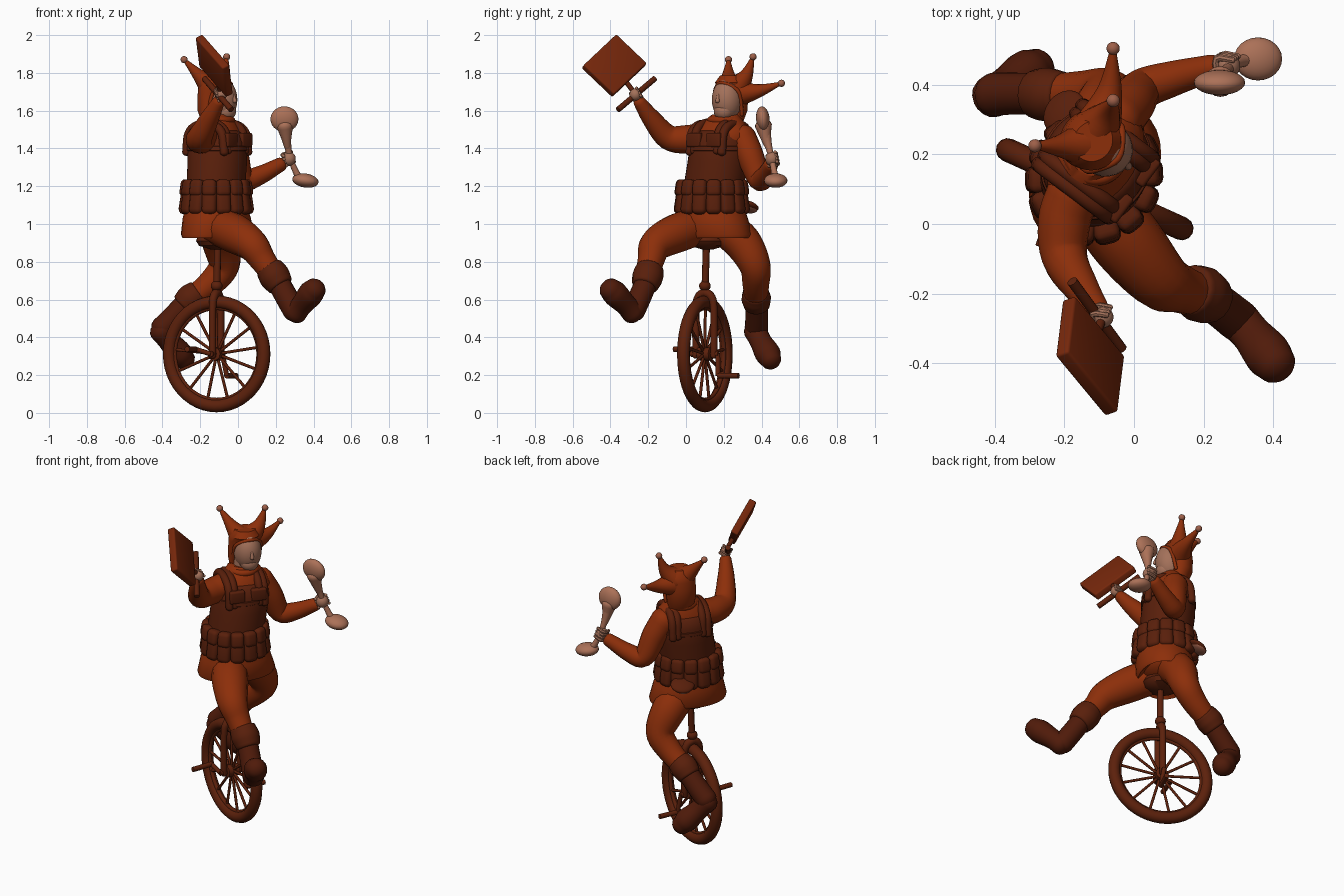
import bpy, bmesh, math
from mathutils import Vector as V, Matrix

if "Cube" in bpy.data.objects:
    bpy.data.objects.remove(bpy.data.objects["Cube"])


def material(name, rgb):
    m = bpy.data.materials.new(name)
    m.use_nodes = True
    m.diffuse_color = (*rgb, 1)
    b = m.node_tree.nodes["Principled BSDF"]
    b.inputs["Base Color"].default_value = (*rgb, 1)
    b.inputs["Roughness"].default_value = 0.8
    return m


CLOTH = material("rust_cloth", (.265, .028, .003))
VEST = material("brown_leather", (.1, .0138, .0033))
BOOT = material("dark_boot_leather", (.08, .0108, .003))
WHEEL = material("wheel_brown", (.108, .015, .0035))
BOARD = material("board_red_brown", (.18, .02, .0033))
SKIN = material("skin", (.37, .165, .102))
WOOD = material("pale_wood", (.41, .165, .097))
BELL = material("bell_tan", (.34, .115, .066))

BODY = Matrix.Rotation(math.radians(-36.9), 3, 'Z')   # local x forward, local y left
ROLL = Matrix.Rotation(math.radians(-24.3), 3, 'Z')   # wheel heading
HUB = V((-.113, .10, .312))


def finish(name, bm, mat, angle=40):
    bmesh.ops.recalc_face_normals(bm, faces=bm.faces)
    me = bpy.data.meshes.new(name)
    bm.to_mesh(me)
    bm.free()
    me.materials.append(mat)
    o = bpy.data.objects.new(name, me)
    bpy.context.collection.objects.link(o)
    bpy.ops.object.select_all(action='DESELECT')
    o.select_set(True)
    bpy.context.view_layer.objects.active = o
    bpy.ops.object.shade_smooth_by_angle(angle=math.radians(angle))
    return o


def skin_rings(name, rings, mat):
    """Bridge a list of equal point rings and cap both ends."""
    bm = bmesh.new()
    loops = [[bm.verts.new(p) for p in r] for r in rings]
    n = len(loops[0])
    for a, b in zip(loops, loops[1:]):
        for i in range(n):
            bm.faces.new((a[i], a[(i + 1) % n], b[(i + 1) % n], b[i]))
    bm.faces.new(loops[0])
    bm.faces.new(loops[-1])
    return finish(name, bm, mat)


def limb(name, pts, mat, dome=.8, sides=16, steps=5):
    """Round tube through (x, y, z, radius) points with domed ends."""
    P = [V(p) for p in pts]
    P = [P[0] * 2 - P[1]] + P + [P[-1] * 2 - P[-2]]
    S = []
    for i in range(1, len(P) - 2):
        a, b, c, d = P[i - 1:i + 3]
        for k in range(steps):
            t = k / steps
            S.append(b + (c - a) * t / 2 + (a - b * 2.5 + c * 2 - d / 2) * t * t
                     + ((b - c) * 1.5 + (d - a) / 2) * t ** 3)
    S.append(P[-2])
    C = [(s.to_3d(), max(s[3], .002)) for s in S]
    t0, t1 = (C[1][0] - C[0][0]).normalized(), (C[-1][0] - C[-2][0]).normalized()

    def cap(end, t):
        return [(end[0] + t * end[1] * dome * math.sin(a), end[1] * math.cos(a)) for a in (.4, .8, 1.15, 1.45)]
    C = cap(C[0], -t0)[::-1] + C + cap(C[-1], t1)
    rings, side = [], t0.orthogonal().normalized()
    for i, (c, r) in enumerate(C):
        t = (C[min(i + 1, len(C) - 1)][0] - C[max(i - 1, 0)][0]).normalized()
        side = (side - t * side.dot(t)).normalized()
        up = t.cross(side)
        rings.append([c + (side * math.cos(u) + up * math.sin(u)) * r
                      for u in (math.tau * k / sides for k in range(sides))])
    return skin_rings(name, rings, mat)


def rod(name, a, b, r, mat):
    return limb(name, [(*a, r), (*b, r)], mat, dome=.1, sides=10, steps=1)


def stack(name, levels, mat, sides=32):
    """Body sections: (z, centre x, centre y, forward radius, side radius)."""
    return skin_rings(name, [[V((x, y, z)) + BODY @ V((f * math.cos(u), s * math.sin(u), 0))
                              for u in (math.tau * k / sides for k in range(sides))]
                             for z, x, y, f, s in levels], mat)


def ball(name, c, size, mat, rot=BODY):
    bm = bmesh.new()
    bmesh.ops.create_uvsphere(bm, u_segments=24, v_segments=14, radius=1)
    bm.transform(Matrix.Translation(c) @ rot.to_4x4() @ Matrix.Diagonal((*size, 1)))
    return finish(name, bm, mat)


def box(name, c, size, mat, rot=BODY, bevel=.01):
    bm = bmesh.new()
    bmesh.ops.create_cube(bm, size=1)
    bm.transform(Matrix.Diagonal((*size, 1)))
    bmesh.ops.bevel(bm, geom=bm.edges[:], offset=bevel, segments=3, profile=.5, affect='EDGES')
    bm.transform(Matrix.Translation(c) @ rot.to_4x4())
    return finish(name, bm, mat)


def loop(name, c, big, small, mat, rot):
    """Torus whose axis is the local y of rot."""
    n, m = 48, 12
    bm = bmesh.new()
    g = []
    for i in range(n):
        u = math.tau * i / n
        ring = []
        for j in range(m):
            w = math.tau * j / m
            r = big + small * math.cos(w)
            ring.append(bm.verts.new(V(c) + rot @ V((r * math.cos(u), small * math.sin(w), r * math.sin(u)))))
        g.append(ring)
    for i in range(n):
        for j in range(m):
            k, l = (i + 1) % n, (j + 1) % m
            bm.faces.new((g[i][j], g[k][j], g[k][l], g[i][l]))
    return finish(name, bm, mat)


# Unicycle
def at(x, y, z):
    return HUB + ROLL @ V((x, y, z))


loop("tyre", HUB, .275, .034, WHEEL, ROLL)
loop("rim", HUB, .244, .012, WHEEL, ROLL)
for i in range(13):
    a = math.tau * (i + .3) / 13
    rod("spoke", at(0, 0, 0), at(.245 * math.cos(a), 0, .245 * math.sin(a)), .008, WHEEL)
rod("hub", at(0, -.035, 0), at(0, .035, 0), .036, WHEEL)
rod("axle", at(0, -.08, 0), at(0, .08, 0), .016, WHEEL)
for s in (-1, 1):
    limb("fork_leg", [(*at(0, s * .052, -.01), .019), (*at(0, s * .052, .24), .019),
                      (*at(0, s * .035, .305), .022), (*at(0, 0, .325), .024)], WHEEL)
rod("right_crank", at(0, -.075, 0), at(-.085, -.085, .025), .013, WHEEL)
rod("right_pedal", at(-.085, -.085, .025), at(-.075, -.215, .025), .015, WHEEL)
rod("left_crank", at(0, .075, 0), at(.02, .085, -.115), .013, WHEEL)
rod("left_pedal", at(.02, .085, -.115), at(.02, .205, -.115), .015, WHEEL)
rod("seat_post", at(0, 0, .32), at(.002, .01, .58), .019, WHEEL)
ball("post_joint", at(0, 0, .36), (.031, .031, .028), WHEEL)
stack("seat", [(.865, -.113, .115, .03, .03), (.885, -.113, .115, .095, .09),
               (.91, -.113, .115, .112, .105), (.94, -.113, .115, .1, .09)], WHEEL)

# Torso, from hem to collar
stack("tunic_skirt", [(.97, -.108, .135, .1, .17), (.925, -.112, .142, .155, .222), (.945, -.112, .142, .166, .227),
                      (1.03, -.112, .137, .168, .203), (1.12, -.115, .135, .15, .165)], CLOTH)
ball("hips", (-.105, .13, 1.0), (.13, .17, .09), CLOTH)
stack("vest", [(1.08, -.115, .14, .15, .16), (1.22, -.115, .15, .15, .165), (1.33, -.11, .17, .155, .165),
               (1.43, -.11, .18, .15, .162), (1.48, -.11, .185, .132, .148), (1.495, -.11, .185, .11, .13)], VEST)
stack("shirt_shoulders", [(1.42, -.11, .18, .12, .155), (1.46, -.11, .185, .118, .172), (1.5, -.11, .19, .112, .155),
                          (1.54, -.11, .2, .09, .115), (1.58, -.11, .21, .065, .075)], CLOTH)
FLAT = BODY @ Matrix.Rotation(math.pi / 2, 3, 'X')
loop("collar", (-.11, .205, 1.55), .075, .02, CLOTH, FLAT)
CHEST = V((-.11, .18, 0))


def chest(f, l, z):
    return CHEST + BODY @ V((f, l, z))


for s in (-1, 1):
    for side in (.075, .105):
        limb("shoulder_strap", [(*chest(f, s * side, z - side / 5), .023) for f, z in
                                ((.125, 1.4), (.11, 1.5), (.05, 1.545), (-.05, 1.545), (-.11, 1.5), (-.125, 1.4))], VEST)
    box("chest_pocket", chest(.137, s * .065, 1.445), (.035, .09, .075), VEST)
stack("chest_band", [(1.385, -.11, .175, .15, .16), (1.39, -.11, .175, .158, .168),
                     (1.41, -.11, .177, .157, .167), (1.415, -.11, .177, .145, .155)], VEST)

# Pouch belt
stack("belt", [(1.1, -.115, .135, .14, .15), (1.11, -.115, .135, .16, .17),
               (1.2, -.115, .14, .157, .167), (1.21, -.115, .14, .14, .15)], BOOT)
for i in range(14):
    a = math.tau * (i + .5) / 14
    turn = BODY @ Matrix.Rotation(a, 3, 'Z')
    c = V((-.115, .137, 1.127)) + BODY @ V((.15 * math.cos(a), .16 * math.sin(a), 0))
    lean = turn @ Matrix.Rotation(-.15, 3, 'Y')
    box("belt_pouch", c, (.076, .08, .155), VEST, lean, .026)
    box("pouch_flap", c + V((0, 0, .062)), (.076, .076, .09), VEST, lean, .022)
ball("back_flap", (-.2, .32, 1.095), (.06, .07, .022), VEST, BODY @ Matrix.Rotation(-.45, 3, 'Y'))
ball("back_flap_lining", (-.203, .323, 1.085), (.052, .058, .02), BELL, BODY @ Matrix.Rotation(-.45, 3, 'Y'))

# Legs and boots
limb("right_leg", [(-.11, .07, .99, .1), (-.02, -.05, .95, .104), (.072, -.158, .89, .088),
                   (.13, -.185, .81, .071), (.2, -.21, .71, .06)], CLOTH)
limb("right_boot_cuff", [(.165, -.19, .765, .074), (.195, -.203, .72, .082), (.225, -.218, .675, .07)], VEST, .2)
limb("right_boot_shaft", [(.22, -.215, .68, .06), (.265, -.25, .6, .061), (.3, -.278, .54, .062)], BOOT)
limb("right_boot_foot", [(.306, -.282, .53, .06), (.338, -.318, .572, .058),
                         (.383, -.373, .628, .068), (.407, -.402, .656, .06)], BOOT)
limb("left_leg", [(-.11, .2, .99, .1), (-.09, .3, .9, .1), (-.075, .365, .78, .083),
                  (-.14, .37, .69, .072), (-.25, .37, .6, .06)], CLOTH)
limb("left_boot_cuff", [(-.21, .37, .635, .07), (-.25, .372, .605, .078), (-.285, .375, .57, .07)], VEST, .2)
limb("left_boot_shaft", [(-.28, .375, .575, .06), (-.35, .375, .5, .061), (-.402, .373, .447, .063)], BOOT)
limb("left_boot_foot", [(-.408, .367, .435, .062), (-.365, .395, .38, .058),
                        (-.31, .432, .315, .068), (-.28, .45, .28, .056)], BOOT)

# Arms and hands
limb("right_arm", [(-.175, .09, 1.46, .076), (-.2, .01, 1.448, .076), (-.2, -.095, 1.46, .066),
                   (-.15, -.185, 1.56, .05), (-.105, -.245, 1.645, .034)], CLOTH)
limb("left_arm", [(-.055, .295, 1.46, .076), (-.015, .34, 1.36, .072), (.025, .388, 1.237, .06),
                  (.11, .418, 1.255, .051), (.225, .45, 1.315, .038)], CLOTH)


def hand(name, c, axis, r):
    """Fist: a palm with four fingers stacked along the gripped axis."""
    c, d = V(c), V(axis).normalized()
    s = d.orthogonal().normalized()
    ball(name, c, (r, r, r * 1.05), SKIN)
    for k in range(4):
        p = c + d * r * (k - 1.5) * .5
        q = d.cross(s)
        limb(name + "_finger", [(*(p + s * r * .9), r * .27), (*(p + q * r), r * .3),
                                (*(p - s * r * .9), r * .25)], SKIN, sides=8, steps=3)


hand("right_hand", (-.09, -.268, 1.685), (-.2, -.4, .7), .031)
hand("left_hand", (.27, .455, 1.345), (.3, .2, -1), .036)

# Square paddle with a cross bar
b, r, l = V((-.04, -.4, 1.675)), V((-.185, -.225, 1.84)), V((-.07, -.535, 1.83))
u, w = (r - b).normalized(), (l - b)
w = (w - u * w.dot(u)).normalized()
tilt = Matrix((u, w, u.cross(w))).transposed()
box("paddle_board", V((-.126, -.38, 1.838)), (.28, .225, .044), BOARD, tilt, .009)
rod("paddle_handle", (-.085, -.255, 1.67), (-.112, -.33, 1.77), .013, WHEEL)
rod("paddle_bar", (-.178, -.165, 1.77), (-.035, -.36, 1.605), .016, WHEEL)

# Double ended wooden spoon
limb("spoon_shaft", [(.25, .415, 1.5, .034), (.262, .435, 1.42, .02), (.28, .455, 1.34, .015),
                     (.315, .47, 1.26, .018), (.34, .475, 1.235, .026)], WOOD)
ball("spoon_upper_bowl", (.246, .407, 1.555), (.074, .036, .068), WOOD, Matrix.Rotation(.1, 3, 'X'))
limb("spoon_upper_neck", [(.248, .41, 1.52, .045), (.256, .422, 1.455, .027), (.262, .435, 1.41, .018)], WOOD)
ball("spoon_lower_bowl", (.357, .475, 1.23), (.07, .062, .037), WOOD, Matrix.Rotation(.15, 3, 'Y'))

# Head
FACE = V((-.086, .218, 1.658))
stack("neck", [(1.52, -.11, .205, .06, .06), (1.62, -.105, .215, .06, .06)], SKIN)
ball("face", FACE, (.085, .08, .112), SKIN)
ball("chin", FACE + BODY @ V((.03, 0, -.06)), (.052, .054, .05), SKIN)
limb("nose", [(*(FACE + BODY @ V((.078, 0, .025))), .007), (*(FACE + BODY @ V((.086, 0, -.008))), .012)], SKIN)

# Jester hood with three belled points
stack("hood", [(1.545, -.13, .235, .058, .075), (1.6, -.138, .245, .07, .085), (1.67, -.137, .247, .073, .087),
               (1.72, -.13, .243, .076, .088), (1.75, -.12, .238, .082, .085), (1.785, -.118, .238, .055, .06)], CLOTH)
limb("hood_brim", [(*(FACE + BODY @ V(p)), .01) for p in
                   ((-.03, -.075, -.08), (-.012, -.08, 0), (.012, -.07, .055), (.05, 0, .09),
                    (.012, .07, .055), (-.012, .08, 0), (-.03, .075, -.08))], CLOTH, sides=10)
for tip, mid, base in (((-.285, .225, 1.87), (-.205, .225, 1.785), (-.138, .23, 1.72)),
                       ((-.06, .355, 1.885), (-.075, .32, 1.79), (-.108, .27, 1.72)),
                       ((-.06, .505, 1.745), (-.07, .385, 1.705), (-.105, .275, 1.69))):
    limb("hood_point", [(*base, .072), (*mid, .036), (*tip, .008)], CLOTH)
    ball("hood_bell", tip, (.019, .019, .019), BELL)
